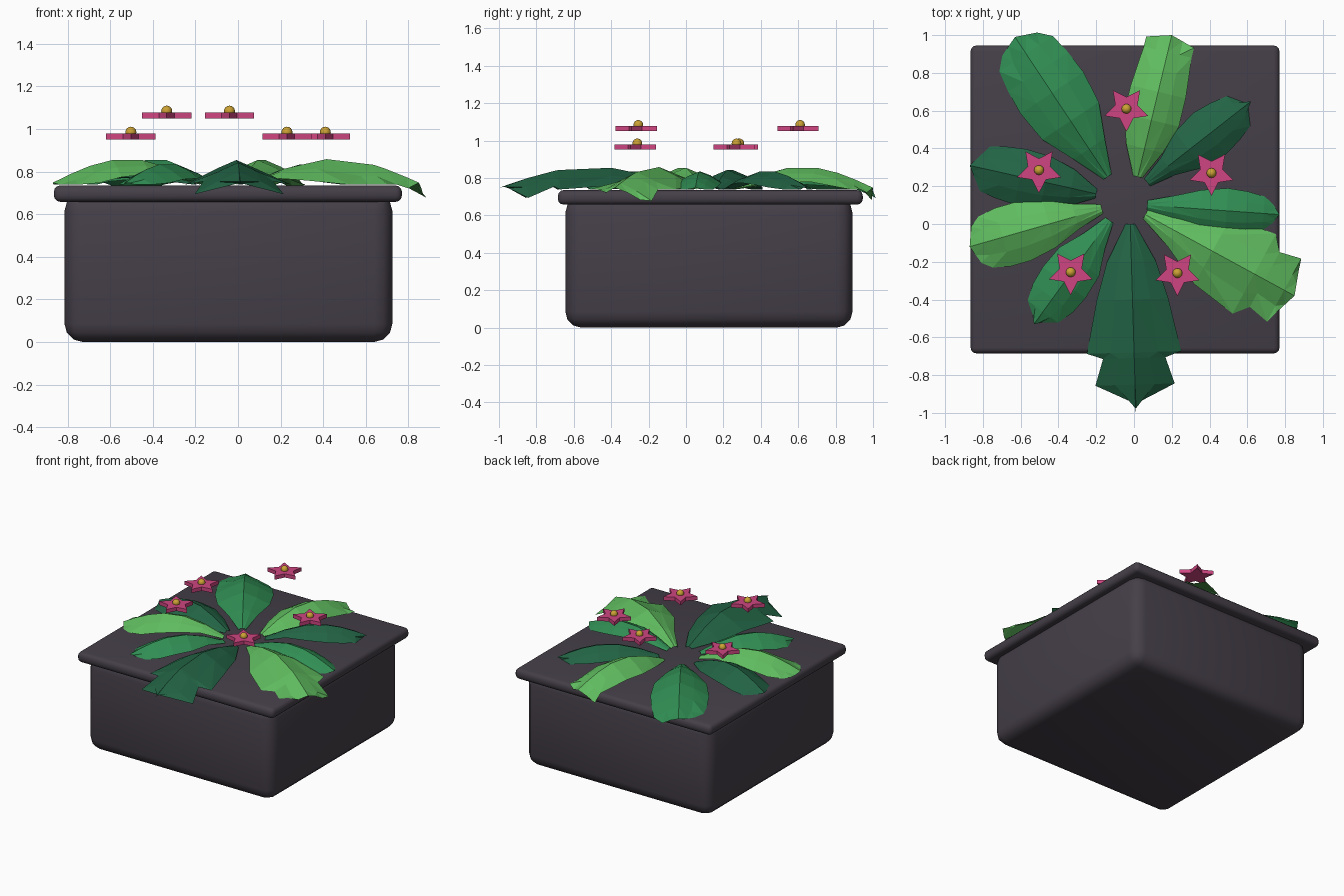
import bpy, bmesh, math
from mathutils import Vector

if "Cube" in bpy.data.objects:
    bpy.data.objects.remove(bpy.data.objects["Cube"])


def mat(name, r, g, b):
    m = bpy.data.materials.new(name)
    m.diffuse_color = (r, g, b, 1)
    m.use_nodes = True
    m.node_tree.nodes["Principled BSDF"].inputs["Base Color"].default_value = m.diffuse_color
    return m


POT = mat("charcoal", .06, .05, .066)
DARK = mat("dark_green", .016, .125, .058)
MID = mat("mid_green", .03, .27, .088)
LIGHT = mat("light_green", .115, .50, .115)
PINK = mat("pink", .62, .06, .22)
GOLD = mat("gold", .6, .36, .035)


def finish(name, bm, m, smooth=False):
    me = bpy.data.meshes.new(name)
    bm.to_mesh(me)
    bm.free()
    ob = bpy.data.objects.new(name, me)
    bpy.context.collection.objects.link(ob)
    me.materials.append(m)
    for p in me.polygons:
        p.use_smooth = smooth
    return ob


# planter: rounded boxes given by opposite corners
def rounded_box(name, lo, hi, bevel, segs):
    bm = bmesh.new()
    bmesh.ops.create_cube(bm, size=1)
    for v in bm.verts:
        v.co = Vector([(a + b) / 2 + c * (b - a) for a, b, c in zip(lo, hi, v.co)])
    bmesh.ops.bevel(bm, geom=bm.edges[:], offset=bevel, segments=segs,
                    profile=.5, affect='EDGES')
    finish(name, bm, POT, True)


rounded_box("planter_body", (-.815, -.645, 0), (.725, .89, .70), .085, 3)
rounded_box("planter_lid", (-.865, -.685, .658), (.77, .945, .735), .03, 3)


# leaf: arched rib from base to tip, tent-shaped cross-section
def leaf(name, m, base, tip, widths, ts=(.2, .4, .6, .75, .88, 1), h=.112):
    base, tip = Vector(base), Vector(tip)
    axis = tip - base
    side = Vector((-axis.y, axis.x)).normalized()
    bm = bmesh.new()
    rows = []
    for t, w in zip((0,) + ts, (.025,) + widths):
        rib = .748 + h * math.sin(math.pi * t)
        row = []
        for s in (-1, -.5, 0, .5, 1):
            # blunt ends are pulled back at the sides
            back = .05 * abs(s) if t == 1 else 0
            p = base + axis * (t - back) + side * w * s
            z = rib - .5 * w * abs(s) + (.006 if abs(s) == .5 else 0)
            if -.88 < p.x < .78 and -.70 < p.y < .955:
                z = max(z, .739)
            row.append(bm.verts.new((p.x, p.y, z)))
        rows.append(row)
    for a, b in zip(rows, rows[1:]):
        for i in range(4):
            # diagonals mirror about the rib like leaf veins
            if i < 2:
                tris = (a[i], a[i + 1], b[i]), (a[i + 1], b[i + 1], b[i])
            else:
                tris = (a[i], a[i + 1], b[i + 1]), (a[i], b[i + 1], b[i])
            for tri in tris:
                bm.faces.new(tri)
    bmesh.ops.remove_doubles(bm, verts=bm.verts[:], dist=.0005)
    bm.normal_update()
    for f in bm.faces:
        if f.normal.z < 0:
            f.normal_flip()
    finish(name, bm, m)


leaf("leaf_front", DARK, (-.02, 0), (.01, -1), (.13, .19, .25, .165, .21, .004),
     (.2, .4, .68, .71, .85, 1))
leaf("leaf_front_right", LIGHT, (.06, .05), (.85, -.38), (.09, .2, .24, .165, .19, .13),
     (.2, .45, .73, .8, .93, 1))
leaf("leaf_right", MID, (.07, .1), (.77, .05), (.06, .1, .12, .11, .09, .05), h=.09)
leaf("leaf_back_right", DARK, (.07, .22), (.62, .65), (.06, .12, .14, .125, .1, .02), h=.09)
leaf("leaf_back", LIGHT, (.02, .25), (.2, 1), (.1, .15, .15, .14, .13, .13))
leaf("leaf_back_left", MID, (-.14, .25), (-.63, .99), (.1, .18, .2, .19, .17, .11))
leaf("leaf_left", DARK, (-.2, .16), (-.87, .31), (.1, .14, .15, .14, .12, .05), h=.10)
leaf("leaf_front_left", LIGHT, (-.17, .08), (-.87, -.12), (.07, .13, .16, .16, .14, .1))
leaf("leaf_small", MID, (-.13, .02), (-.53, -.53), (.07, .13, .14, .13, .1, .03), h=.09)


# flowers: five-pointed star plates with round centres
def flower(i, x, y, z):
    bm = bmesh.new()
    pts = []
    for k in range(10):
        a = -math.pi / 2 + k * math.pi / 5
        r = .062 if k % 2 else .122
        pts.append(bm.verts.new((x + r * math.cos(a), y + r * math.sin(a), z - .014)))
    f = bm.faces.new(pts)
    ext = bmesh.ops.extrude_face_region(bm, geom=[f])
    top = [g for g in ext["geom"] if isinstance(g, bmesh.types.BMVert)]
    bmesh.ops.translate(bm, verts=top, vec=(0, 0, .028))
    bmesh.ops.recalc_face_normals(bm, faces=bm.faces[:])
    finish(f"flower_petals_{i}", bm, PINK)
    bm = bmesh.new()
    bmesh.ops.create_uvsphere(bm, u_segments=12, v_segments=8, radius=.026)
    bmesh.ops.translate(bm, verts=bm.verts[:], vec=(x, y, z + .02))
    finish(f"flower_centre_{i}", bm, GOLD, True)


for i, p in enumerate([(-.503, .285, .965), (-.04, .61, 1.064), (.41, .27, .965),
                       (.23, -.26, .965), (-.335, -.255, 1.064)]):
    flower(i + 1, *p)
